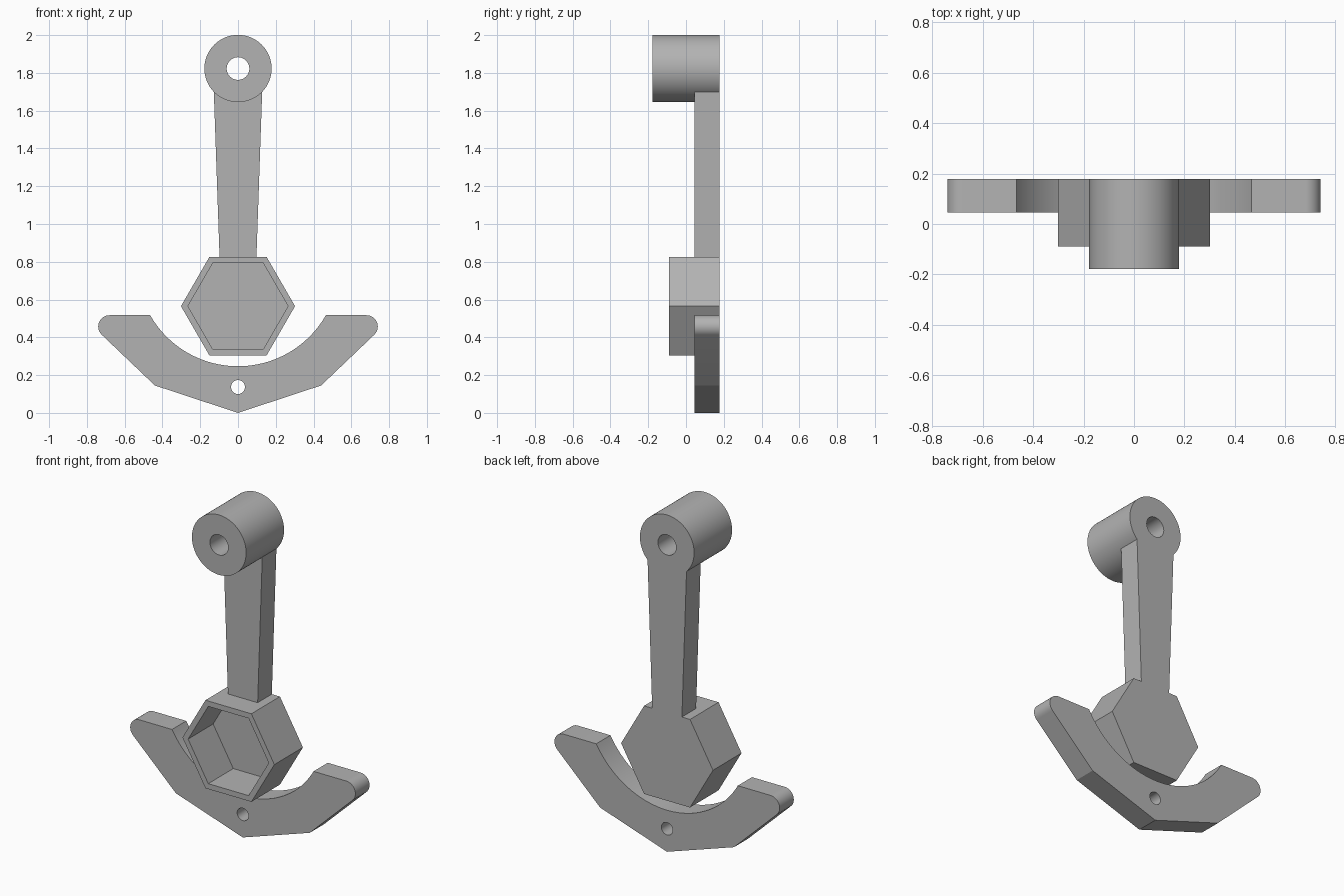
import bpy, bmesh
from math import sin, cos, pi, radians, sqrt, atan2

cube = bpy.data.objects.get("Cube")
if cube:
    bpy.data.objects.remove(cube, do_unlink=True)

grey = bpy.data.materials.new("plain grey")
grey.use_nodes = True
colour = (0.45, 0.45, 0.45, 1)
grey.diffuse_color = colour
grey.node_tree.nodes["Principled BSDF"].inputs["Base Color"].default_value = colour

BACK, PLATE_FRONT = 0.178, 0.045


def arc(cx, cz, r, start, end, steps):
    """Points on an arc in the front plane, angles in radians."""
    angles = [start + (end - start) * i / steps for i in range(steps + 1)]
    return [(cx + r * cos(a), cz + r * sin(a)) for a in angles]


def ring(cx, cz, r, sides):
    return arc(cx, cz, r, 0, 2 * pi, sides)[:-1]


def prism(name, outline, front, back):
    """Extrude a front-plane outline along y."""
    bm = bmesh.new()
    face = bm.faces.new([bm.verts.new((x, front, z)) for x, z in outline])
    grown = bmesh.ops.extrude_face_region(bm, geom=[face])["geom"]
    moved = [v for v in grown if isinstance(v, bmesh.types.BMVert)]
    bmesh.ops.translate(bm, verts=moved, vec=(0, back - front, 0))
    bmesh.ops.recalc_face_normals(bm, faces=bm.faces)
    mesh = bpy.data.meshes.new(name)
    bm.to_mesh(mesh)
    bm.free()
    mesh.materials.append(grey)
    obj = bpy.data.objects.new(name, mesh)
    bpy.context.collection.objects.link(obj)
    return obj


def combine(obj, other, operation):
    """Apply a boolean and discard the second object."""
    mod = obj.modifiers.new("boolean", "BOOLEAN")
    mod.operation, mod.object, mod.solver = operation, other, "EXACT"
    activate(obj)
    bpy.ops.object.modifier_apply(modifier=mod.name)
    bpy.data.objects.remove(other, do_unlink=True)


def activate(obj):
    bpy.ops.object.select_all(action="DESELECT")
    obj.select_set(True)
    bpy.context.view_layer.objects.active = obj


# Hexagonal cup, tapered arm and pivot barrel joined into one solid
HEX_Z, BARREL_Z = 0.565, 1.823
body = prism("pendulum_body", ring(0, HEX_Z, 0.302, 6), -0.09, BACK)
arm = prism("arm", [(-0.095, 0.75), (0.095, 0.75), (0.129, 1.73), (-0.129, 1.73)],
            PLATE_FRONT, BACK)
barrel = prism("barrel", ring(0, BARREL_Z, 0.178, 96), -BACK, BACK)
combine(body, arm, "UNION")
combine(body, barrel, "UNION")

# Pivot bore and open-fronted hexagonal pocket
combine(body, prism("bore", ring(0, BARREL_Z, 0.06, 48), -0.3, 0.3), "DIFFERENCE")
combine(body, prism("pocket", ring(0, HEX_Z, 0.265, 6), -0.2, 0.145), "DIFFERENCE")

# Crescent plate: right half of the outline, then mirrored
cup_x, top_z, cup_low = 0.465, 0.517, 0.247
sag = top_z - cup_low
cup_r = (cup_x ** 2 + sag ** 2) / (2 * sag)
cup_z = cup_low + cup_r
half = [(0.44, 0.145)]
half += arc(0.68, 0.457, 0.06, radians(-46), pi / 2, 20)
end = atan2(top_z - cup_z, cup_x)
half += arc(0, cup_z, cup_r, end, -pi / 2, 32)[:-1]
outline = [(0, 0)] + half + [(0, cup_low)] + [(-x, z) for x, z in reversed(half)]
crescent = prism("crescent", outline, PLATE_FRONT, BACK)
combine(crescent, prism("pin_hole", ring(0, 0.137, 0.037, 40), -0.3, 0.3), "DIFFERENCE")

for obj in (body, crescent):
    activate(obj)
    bpy.ops.object.shade_smooth_by_angle(angle=radians(15))
